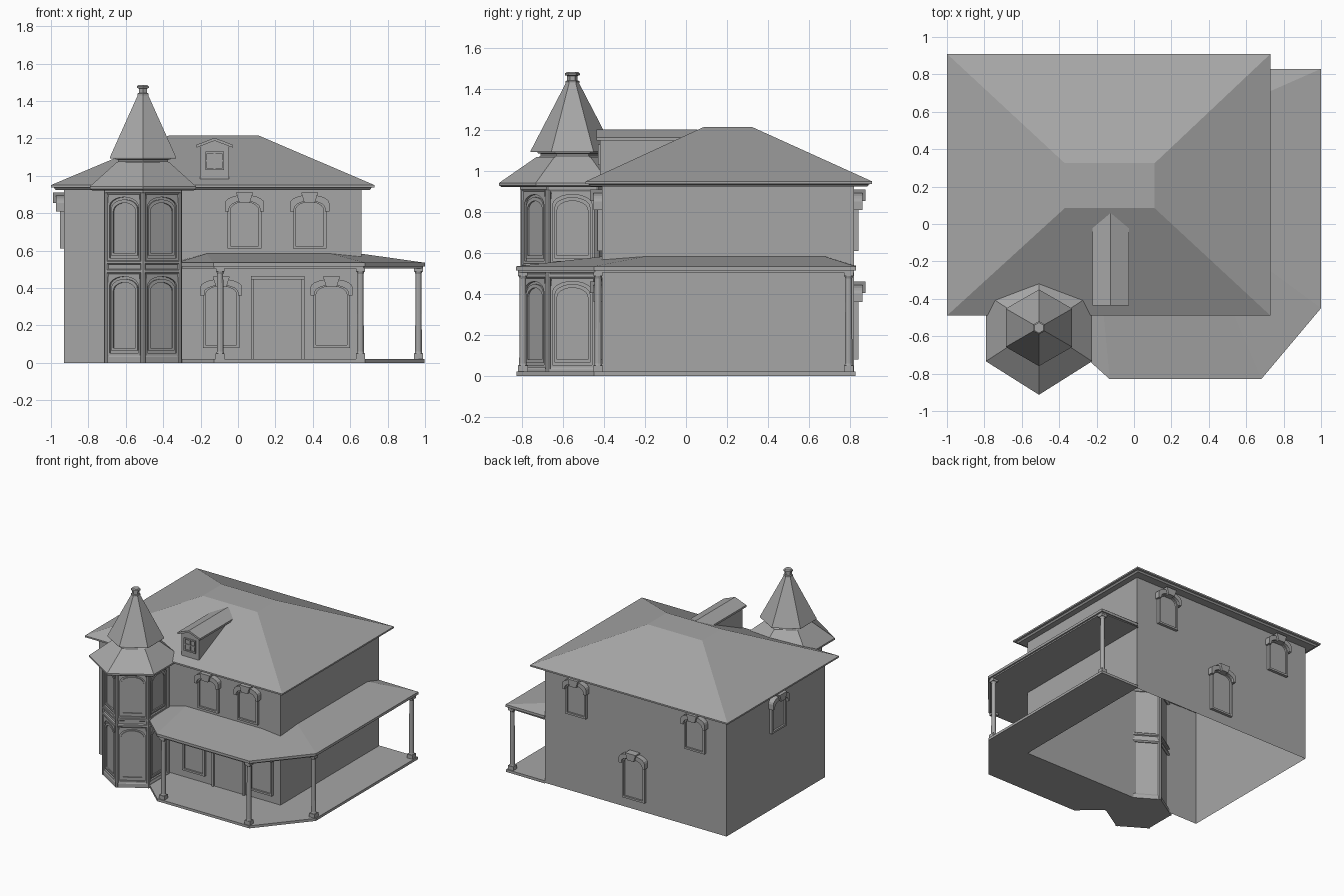
import bpy, math
from mathutils import Vector as V

if "Cube" in bpy.data.objects:
    bpy.data.objects.remove(bpy.data.objects["Cube"])

mat = bpy.data.materials.new("plain grey")
mat.diffuse_color = (0.38, 0.38, 0.38, 1)
mat.use_nodes = True
mat.node_tree.nodes["Principled BSDF"].inputs["Base Color"].default_value = mat.diffuse_color


def mesh(name, verts, faces):
    me = bpy.data.meshes.new(name)
    me.from_pydata([tuple(v) for v in verts], [], faces)
    me.materials.append(mat)
    ob = bpy.data.objects.new(name, me)
    bpy.context.collection.objects.link(ob)
    return ob


def loft(name, rings, bottom=True, top=True):
    """Skin a stack of equal-length counter-clockwise rings."""
    n = len(rings[0])
    verts = [p for r in rings for p in r]
    faces = []
    for k in range(len(rings) - 1):
        a = k * n
        for i in range(n):
            j = (i + 1) % n
            faces.append((a + i, a + j, a + n + j, a + n + i))
    if bottom:
        faces.append(tuple(reversed(range(n))))
    if top:
        faces.append(tuple(range(len(verts) - n, len(verts))))
    return mesh(name, verts, faces)


def rect(x0, x1, y0, y1, z):
    return [(x0, y0, z), (x1, y0, z), (x1, y1, z), (x0, y1, z)]


def circle(cx, cy, rx, ry, z, n=6):
    """Ring with one corner pointing to the front (-y)."""
    return [(cx + rx * math.sin(2 * math.pi * i / n),
             cy - ry * math.cos(2 * math.pi * i / n), z) for i in range(n)]


# ---- flat parts placed on a wall: (u, z) outlines pushed out along the normal
def place(frame, pts, d):
    o, n = frame
    u = V((0, 0, 1)).cross(n)
    return [o + u * a + V((0, 0, b)) + n * d for a, b in pts]


def plate(name, frame, pts, d0, d1):
    return loft(name, [place(frame, pts, d0), place(frame, pts, d1)])


def trim(name, frame, outer, inner, d0, d1):
    """Frame between two outlines of the same point count."""
    rings = [place(frame, outer, d0), place(frame, outer, d1),
             place(frame, inner, d1), place(frame, inner, d0)]
    return loft(name, rings, False, False)


def arch(w, z0, z1, rise, n=10):
    h = w / 2
    arc = [(h * math.cos(math.pi * i / n), z1 - rise + rise * math.sin(math.pi * i / n))
           for i in range(n + 1)]
    return [(-h, z0), (h, z0)] + arc


def box(w, z0, z1):
    return [(-w / 2, z0), (w / 2, z0), (w / 2, z1), (-w / 2, z1)]


def window(name, frame, z0, z1, w):
    t = z1 - 0.035
    trim(name + "_frame", frame, arch(w, z0, t, .045), arch(w - .03, z0 + .015, t - .015, .045), 0, .022)
    plate(name + "_pane", frame, arch(w - .03, z0 + .015, t - .015, .045), 0, .008)
    # hood moulding with drooping ears
    hood = arch(w + .03, z1 - .10, z1 - .012, .045)[1:] + [(-w / 2 - .015, z1 - .10)]
    inner = arch(w - .015, z1 - .10, t - .01, .04)[1:] + [(-w / 2 + .0075, z1 - .10)]
    plate(name + "_hood", frame, hood + inner[::-1], 0, .042)
    plate(name + "_keystone", frame,
          [(-.028, z1 - .055), (.028, z1 - .055), (.045, z1), (-.045, z1)], 0, .058)


# ---- main house
X0, X1, Y0, Y1 = -.93, .66, -.41, .82
loft("house_walls", [rect(X0, X1, Y0, Y1, 0), rect(X0, X1, Y0, Y1, .94)], False, False)
loft("main_roof", [rect(-.975, .705, -.465, .885, .925), rect(-.985, .715, -.475, .895, .936),
                   rect(-1, .73, -.49, .91, .938), rect(-1, .73, -.49, .91, .95),
                   rect(-.37, .11, .085, .325, 1.215)])

FRONT, BACK, LEFT = V((0, -1, 0)), V((0, 1, 0)), V((-1, 0, 0))
for i, x in enumerate((.035, .383)):
    window(f"front_upper_window_{i}", (V((x, Y0, 0)), FRONT), .61, .91, .18)
for i, x in enumerate((-.09, .5)):
    window(f"front_lower_window_{i}", (V((x, Y0, 0)), FRONT), .08, .46, .195)
for i, x in enumerate((.38, -.66)):
    window(f"back_upper_window_{i}", (V((x, Y1, 0)), BACK), .61, .91, .18)
window("back_lower_window", (V((-.126, Y1, 0)), BACK), .08, .46, .195)
window("left_window", (V((X0, .19, 0)), LEFT), .61, .91, .18)

# ---- front door
door = (V((.212, Y0, 0)), FRONT)
trim("door_frame", door, box(.285, .02, .465), box(.255, .02, .445), 0, .02)
plate("door_panel", door, box(.255, .02, .445), 0, .006)
plate("door_lintel", door, box(.285, .445, .465), 0, .03)

# ---- dormer
dx = -.125
dormer = (V((dx, 0, 0)), FRONT)
plate("dormer_walls", dormer, [(-.078, .95), (.078, .95), (.078, 1.165), (0, 1.19), (-.078, 1.165)], -.02, .42)
plate("dormer_roof", dormer, [(-.098, 1.15), (0, 1.187), (.098, 1.15), (.098, 1.165), (0, 1.203), (-.098, 1.165)],
      -.055, .437)
trim("dormer_window_frame", dormer, box(.1, 1.03, 1.13), box(.08, 1.04, 1.12), .42, .43)
plate("dormer_mullion", dormer, box(.01, 1.04, 1.12), .42, .427)
plate("dormer_crossbar", dormer, box(.08, 1.075, 1.085), .42, .427)

# ---- wraparound porch: strips between an outer edge and the house wall
OUT = [(-.33, -.65), (-.13, -.83), (.68, -.83), (.84, -.64), (1, -.45), (1, .83), (.66, .83)]
INN = [(-.33, -.41), (-.17, -.41), (.5, -.41), (.66, -.41), (.66, -.2), (.66, .68), (.66, .83)]


def porch_slab(name, z0, z1, wall_z, inset=0):
    n = len(OUT)
    s = 1 - inset
    out = [(x * s, y * s) for x, y in OUT]
    verts = ([(x, y, z0) for x, y in out] + [(x, y, z1) for x, y in out]
             + [(x, y, z0) for x, y in INN] + [(x, y, z) for (x, y), z in zip(INN, wall_z)])
    faces = []
    for i in range(n - 1):
        j = i + 1
        faces += [(i, j, n + j, n + i),
                  (n + i, n + j, 3 * n + j, 3 * n + i),
                  (j, i, 2 * n + i, 2 * n + j)]
    return mesh(name, verts, faces)


porch_slab("porch_floor", 0, .02, [.02] * 7, .003)
porch_slab("porch_beam", .505, .516, [.516] * 7, .012)
porch_slab("porch_roof", .515, .535, [.54, .583, .583, .567, .583, .583, .538])

for i, (x, y) in enumerate([(-.095, -.797), (.655, -.797), (.965, -.43), (.965, .795)]):
    for part, h, z0, z1 in (("base", .024, .02, .05), ("capital", .023, .488, .507)):
        loft(f"porch_post_{part}_{i}", [rect(x - h, x + h, y - h, y + h, z) for z in (z0, z1)])
    loft(f"porch_post_{i}", [circle(x, y, r, r, z, 12) for r, z in
                             ((.021, .05), (.018, .06), (.016, .475), (.021, .488))])

# ---- six-sided corner tower
TX, TY, RX, RY = -.508, -.555, .234, .25      # RX is the corner radius across x


def hexa(s, z):
    return circle(TX, TY, RX * s, RY * s, z)


loft("tower_core", [hexa(.94, 0), hexa(.94, .94)])
for i, prof in enumerate((((1.0, 0), (1.0, .03), (.97, .042)),
                          ((.97, .472), (1.01, .482), (1.01, .497), (.97, .502), (.97, .525),
                           (1.01, .53), (1.01, .542), (.97, .55)),
                          ((.97, .895), (1.02, .91), (1.02, .94)))):
    loft(f"tower_band_{i}", [hexa(s, z) for s, z in prof])
for i, (x, y, z) in enumerate(hexa(.955, 0)):
    loft(f"tower_corner_post_{i}", [circle(x, y, .014, .014, h, 8) for h in (0, .93)])

corners = [V(p) for p in hexa(.94, 0)]
for i in (0, 1, 4, 5):                         # faces clear of the house
    a, b = corners[i], corners[(i + 1) % 6]
    e = b - a
    fr = ((a + b) / 2, V((e.y, -e.x, 0)).normalized())
    w = e.length - .02
    for lev, z0, z1 in (("lower", .04, .475), ("upper", .548, .9)):
        nm = f"tower_{lev}_{i}"
        # square surround with an arched opening, then an arched sash
        opening = arch(w - .022, z0 + .012, z1 - .014, .05)
        h = w / 2
        outer = ([(-h, z0), (h, z0), (h, z1 - .05)]
                 + [(h * math.cos(math.pi * k / 10), z1) for k in range(1, 10)] + [(-h, z1 - .05)])
        trim(nm + "_surround", fr, outer, opening, 0, .013)
        trim(nm + "_sash", fr, arch(w - .04, z0 + .025, z1 - .027, .05),
             arch(w - .065, z0 + .04, z1 - .045, .045), 0, .009)

# ---- tower roofs
loft("tower_skirt_roof", [circle(TX, TY, rx, ry, z) for rx, ry, z in
                          ((.315, .345, .922), (.328, .358, .93), (.328, .358, .943), (.165, .175, 1.07))])
loft("tower_neck", [circle(TX, TY, r, r, z) for r, z in
                    ((.165, 1.05), (.165, 1.07), (.155, 1.075), (.155, 1.085), (.17, 1.088), (.17, 1.098))])
loft("tower_spire", [circle(TX, TY, r, r, z) for r, z in ((.205, 1.093), (.205, 1.098), (.03, 1.435))])
loft("tower_finial", [circle(TX, TY, r, r, z) for r, z in
                      ((.034, 1.43), (.034, 1.44), (.026, 1.443), (.026, 1.466),
                       (.036, 1.469), (.036, 1.478), (.028, 1.485))])
